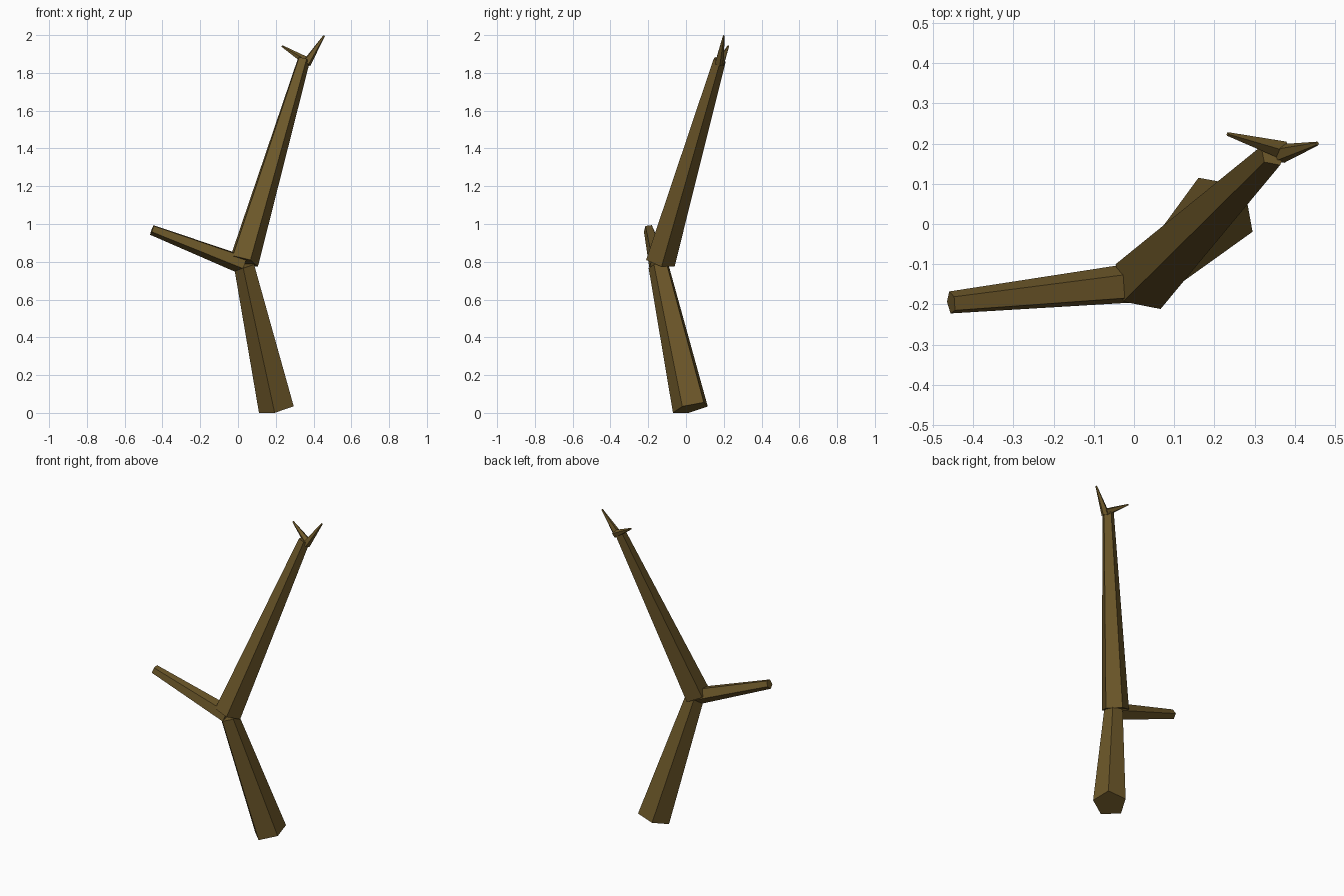
import bpy, bmesh
from math import cos, sin, tau, radians
from mathutils import Vector

if "Cube" in bpy.data.objects:
    bpy.data.objects.remove(bpy.data.objects["Cube"])

bark = bpy.data.materials.new("bark")
bark.diffuse_color = (0.15, 0.095, 0.022, 1)
bark.use_nodes = True
bark.node_tree.nodes["Principled BSDF"].inputs["Base Color"].default_value = bark.diffuse_color


def limb(name, start, end, r0, r1, ref, phase=0, sides=5):
    """Tapered five-sided limb; one edge faces 'ref', turned by 'phase' degrees."""
    start, end = Vector(start), Vector(end)
    axis = (end - start).normalized()
    u = Vector(ref)
    u = (u - axis * u.dot(axis)).normalized()
    v = axis.cross(u)
    bm = bmesh.new()
    rings = []
    for centre, r in ((start, r0), (end, r1)):
        ring = []
        for i in range(sides):
            a = tau * i / sides + radians(phase)
            ring.append(bm.verts.new(centre + (u * cos(a) + v * sin(a)) * r))
        rings.append(ring)
    bm.faces.new(rings[0][::-1])
    bm.faces.new(rings[1])
    for i in range(sides):
        j = (i + 1) % sides
        bm.faces.new((rings[0][i], rings[0][j], rings[1][j], rings[1][i]))
    bmesh.ops.recalc_face_normals(bm, faces=bm.faces)
    mesh = bpy.data.meshes.new(name)
    bm.to_mesh(mesh)
    bm.free()
    mesh.materials.append(bark)
    obj = bpy.data.objects.new(name, mesh)
    bpy.context.collection.objects.link(obj)
    return obj


# Trunk: lower part leans back-left, upper part leans the other way
limb("lower_trunk", (0.207, 0.027, 0.025), (0.035, -0.143, 0.78), 0.1, 0.057, (1, 1, 0))
limb("upper_trunk", (0.027, -0.139, 0.80), (0.347, 0.177, 1.87), 0.083, 0.035, (-1, -1, 0))

# Broken side branch
limb("side_branch", (0.03, -0.145, 0.785), (-0.455, -0.196, 0.97), 0.053, 0.029, (0, 0, 1), 29)

# Pointed twigs at the top
limb("right_twig", (0.362, 0.174, 1.85), (0.456, 0.2, 1.997), 0.025, 0.005, (-1, -1, 0))
limb("left_twig", (0.37, 0.184, 1.857), (0.233, 0.224, 1.942), 0.024, 0.005, (0, 0, 1))
